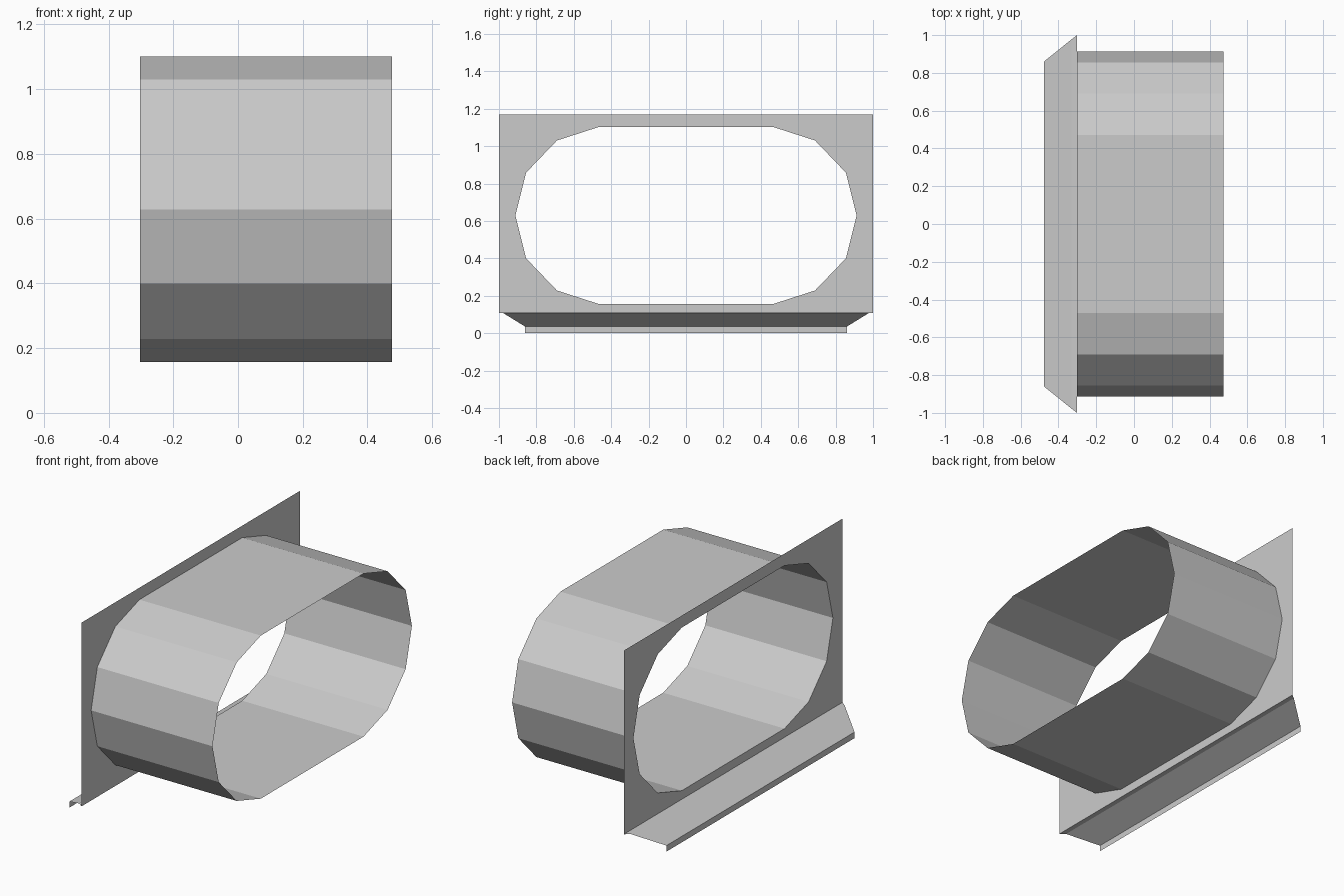
import bpy, bmesh

if "Cube" in bpy.data.objects:
    bpy.data.objects.remove(bpy.data.objects["Cube"])

X_PLATE, X_END = -0.302, 0.475

# Upper right quarter of the oval as (y, height above the oval centre)
ZC = 0.629
quarter = [(0.912, 0.0), (0.855, 0.229), (0.69, 0.401), (0.47, 0.472)]
half = quarter + [(-y, h) for y, h in reversed(quarter)]
oval = [(y, ZC + h) for y, h in half] + [(-y, ZC - h) for y, h in half[1:-1]]


def finish(name, bm):
    mesh = bpy.data.meshes.new(name)
    bm.to_mesh(mesh)
    bm.free()
    obj = bpy.data.objects.new(name, mesh)
    bpy.context.collection.objects.link(obj)
    return obj


def strip(name, rows, closed=False):
    """Skin a sheet through successive rows of points."""
    bm = bmesh.new()
    vs = [[bm.verts.new(p) for p in row] for row in rows]
    if closed:
        vs.append(vs[0])
    for (a, b), (c, d) in zip(vs, vs[1:]):
        bm.faces.new((a, b, d, c))
    return finish(name, bm)


# Open oval duct, faceted
oval = list(dict.fromkeys(oval))
strip("oval_duct", [[(X_PLATE, y, z), (X_END, y, z)] for y, z in reversed(oval)], True)

# Flat mounting plate with the oval opening
bm = bmesh.new()
edges = []
for loop in ([(-1, 0.107), (1, 0.107), (1, 1.17), (-1, 1.17)], oval):
    vs = [bm.verts.new((X_PLATE, y, z)) for y, z in loop]
    edges += [bm.edges.new((vs[i - 1], vs[i])) for i in range(len(vs))]
bmesh.ops.triangle_fill(bm, use_beauty=True, edges=edges, normal=(-1, 0, 0))
bmesh.ops.dissolve_limit(bm, angle_limit=0.01, verts=bm.verts[:], edges=[])
finish("mounting_plate", bm)

# Folded drip sill: short flat ledge, slope with mitred ends, vertical lip
sill = [(X_PLATE, 1.0, 0.107), (-0.331, 0.977, 0.107),
        (-0.477, 0.86, 0.035), (-0.477, 0.86, 0.0)]
strip("drip_sill", [[(x, -y, z), (x, y, z)] for x, y, z in sill])
